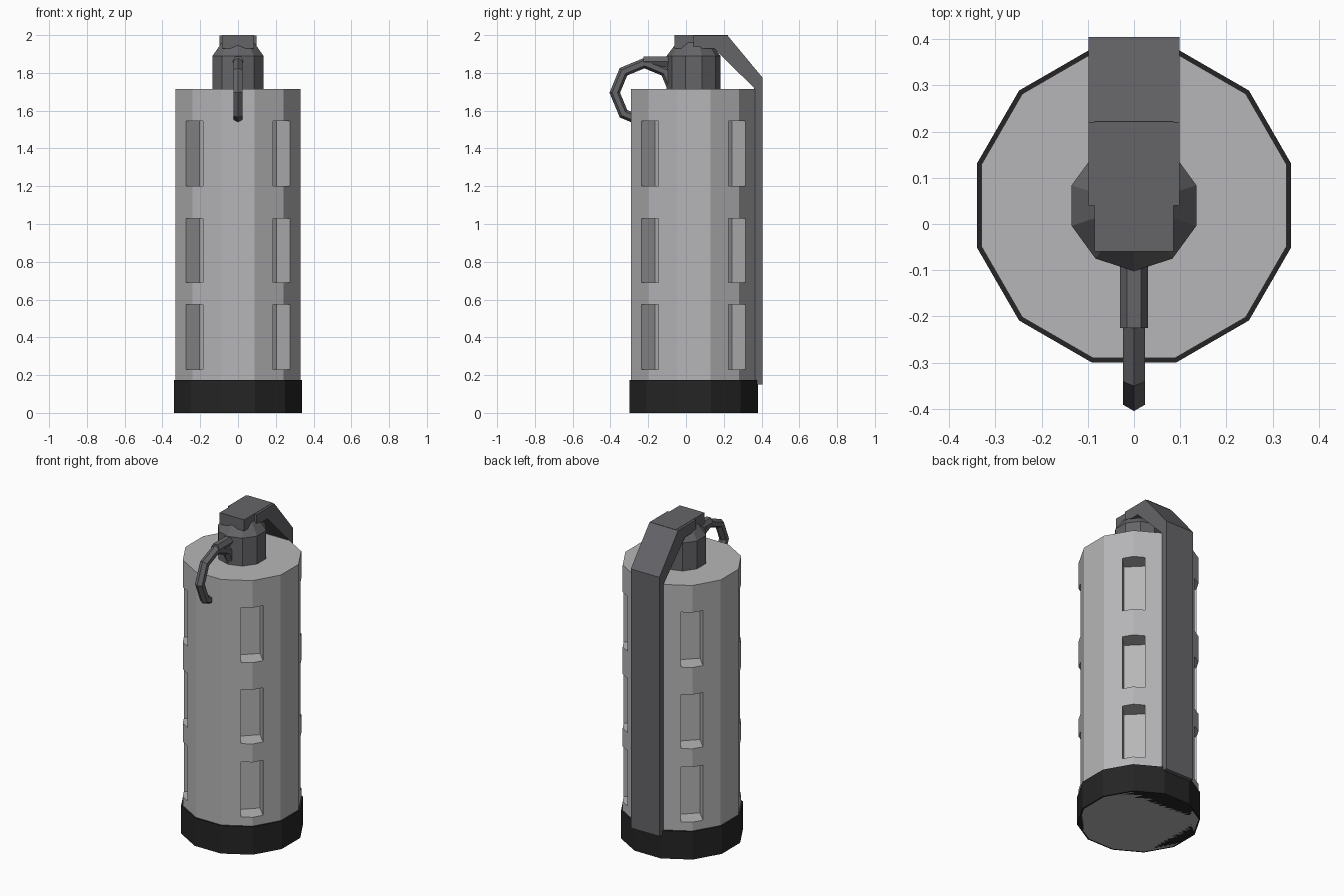
import bpy, bmesh
from math import radians, pi
from mathutils import Matrix, Vector

if "Cube" in bpy.data.objects:
    bpy.data.objects.remove(bpy.data.objects["Cube"])

CY = 0.04  # y of the canister axis


def material(name, v, tint=0.0):
    m = bpy.data.materials.new(name)
    m.diffuse_color = (v, v, v + tint, 1)
    m.use_nodes = True
    m.node_tree.nodes["Principled BSDF"].inputs["Base Color"].default_value = m.diffuse_color
    return m


LIGHT = material("light_grey", 0.47, 0.01)
DARK = material("dark_grey", 0.13, 0.01)
BLACK = material("black", 0.018)


def make(name, bm, mat):
    bmesh.ops.recalc_face_normals(bm, faces=bm.faces)
    me = bpy.data.meshes.new(name)
    bm.to_mesh(me)
    bm.free()
    me.materials.append(mat)
    ob = bpy.data.objects.new(name, me)
    bpy.context.collection.objects.link(ob)
    return ob


def frustum(bm, sides, r1, r2, matrix, depth):
    return bmesh.ops.create_cone(bm, cap_ends=True, segments=sides, radius1=r1,
                                 radius2=r2, depth=depth, matrix=matrix)


def upright(name, sides, r1, r2, z0, z1, turn, mat):
    bm = bmesh.new()
    frustum(bm, sides, r1, r2, Matrix.Translation((0, CY, (z0 + z1) / 2))
            @ Matrix.Rotation(radians(turn), 4, 'Z'), z1 - z0)
    return make(name, bm, mat)


def side_profile(name, pts, half, mat):
    """Extrude a (y, z) outline across x."""
    bm = bmesh.new()
    f = bm.faces.new([bm.verts.new((-half, y, z)) for y, z in pts])
    ext = bmesh.ops.extrude_face_region(bm, geom=[f])
    moved = [g for g in ext["geom"] if isinstance(g, bmesh.types.BMVert)]
    bmesh.ops.translate(bm, verts=moved, vec=(2 * half, 0, 0))
    return make(name, bm, mat)


# Canister body with twelve recessed vents on the diagonals
body = upright("canister_body", 12, 0.342, 0.342, 0.0, 1.715, 15, LIGHT)
bm = bmesh.new()
for k in range(4):
    for z0, z1 in ((0.23, 0.575), (0.69, 1.03), (1.2, 1.545)):
        m = (Matrix.Translation((0, CY, (z0 + z1) / 2))
             @ Matrix.Rotation(pi / 4 + k * pi / 2, 4, 'Z')
             @ Matrix.Translation((0.335, 0, 0))
             @ Matrix.Diagonal((0.22, 0.128, z1 - z0, 1)))
        bmesh.ops.create_cube(bm, size=1, matrix=m)
cutter = make("vent_cutter", bm, LIGHT)
cutter.hide_render = True
mod = body.modifiers.new("vents", 'BOOLEAN')
mod.operation = 'DIFFERENCE'
mod.solver = 'EXACT'
mod.object = cutter
bpy.context.view_layer.objects.active = body
bpy.ops.object.modifier_apply(modifier=mod.name)
bpy.data.objects.remove(cutter)

# Base cap
upright("base_cap", 12, 0.352, 0.352, 0.0, 0.175, 15, BLACK)

# Fuse neck and its tapered shoulder
upright("fuse_neck", 10, 0.142, 0.142, 1.70, 1.89, 0, DARK)
upright("fuse_shoulder", 10, 0.142, 0.09, 1.89, 1.96, 0, DARK)

# Fuse head block and safety lever
side_profile("fuse_head", [(-0.06, 1.93), (-0.06, 2.0), (0.222, 2.0), (0.15, 1.93)],
             0.085, DARK)
side_profile("safety_lever",
             [(0.04, 1.93), (0.04, 1.998), (0.22, 1.998), (0.405, 1.775),
              (0.405, 0.15), (0.36, 0.15), (0.36, 1.72), (0.15, 1.93)], 0.099, DARK)

# Pin rod
bm = bmesh.new()
frustum(bm, 6, 0.03, 0.03, Matrix.Translation((0, -0.15, 1.861))
        @ Matrix.Rotation(pi / 2, 4, 'X') @ Matrix.Rotation(pi / 6, 4, 'Z'), 0.15)
make("pin_rod", bm, DARK)

# Pull ring, eight-sided, standing in the yz plane
bpy.ops.mesh.primitive_torus_add(major_segments=8, minor_segments=6,
                                 major_radius=0.157, minor_radius=0.028,
                                 location=(0, -0.22, 1.695), rotation=(0, pi / 2, 0))
ring = bpy.context.object
ring.name = "pull_ring"
ring.data.materials.append(DARK)
